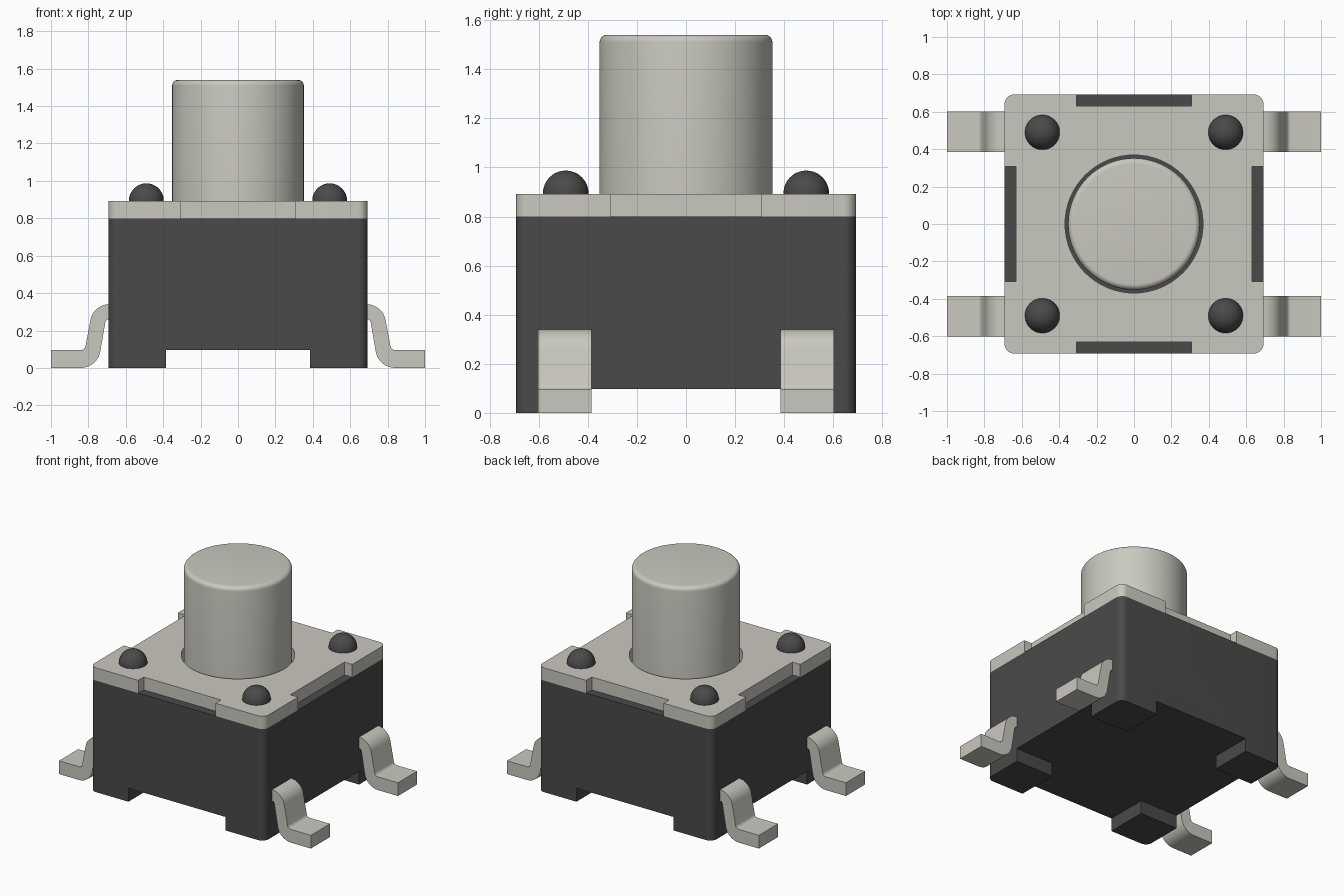
import bpy
import bmesh
from math import sin, cos, radians
from mathutils import Matrix, Vector

if "Cube" in bpy.data.objects:
    bpy.data.objects.remove(bpy.data.objects["Cube"])


def material(name, rgb, metallic=0.0):
    m = bpy.data.materials.new(name)
    m.use_nodes = True
    m.diffuse_color = (*rgb, 1)
    bsdf = m.node_tree.nodes["Principled BSDF"]
    bsdf.inputs["Base Color"].default_value = (*rgb, 1)
    bsdf.inputs["Roughness"].default_value = 0.6
    return m


METAL = material("warm grey metal", (0.59, 0.58, 0.52))
PLASTIC = material("black plastic", (0.068, 0.068, 0.068))


def finish(name, bm, mat):
    bmesh.ops.recalc_face_normals(bm, faces=bm.faces)
    mesh = bpy.data.meshes.new(name)
    bm.to_mesh(mesh)
    bm.free()
    mesh.materials.append(mat)
    ob = bpy.data.objects.new(name, mesh)
    bpy.context.collection.objects.link(ob)
    return ob


def activate(ob):
    bpy.ops.object.select_all(action='DESELECT')
    ob.select_set(True)
    bpy.context.view_layer.objects.active = ob


def smooth(ob):
    activate(ob)
    bpy.ops.object.shade_smooth_by_angle(angle=radians(35))


def prism(name, points, start, depth, mat):
    """Extrude 3D outline points along a depth vector."""
    bm = bmesh.new()
    face = bm.faces.new([bm.verts.new(Vector(p) + Vector(start)) for p in points])
    ext = bmesh.ops.extrude_face_region(bm, geom=[face])["geom"]
    bmesh.ops.translate(bm, vec=depth, verts=[v for v in ext if isinstance(v, bmesh.types.BMVert)])
    return finish(name, bm, mat)


def lathe(name, profile, location, mat, steps=64):
    """Revolve an (r, z) profile around the vertical axis."""
    bm = bmesh.new()
    verts = [bm.verts.new((r, 0, z)) for r, z in profile]
    edges = [bm.edges.new(pair) for pair in zip(verts, verts[1:])]
    bmesh.ops.spin(bm, geom=verts + edges, cent=(0, 0, 0), axis=(0, 0, 1),
                   angle=radians(360), steps=steps)
    bmesh.ops.remove_doubles(bm, verts=bm.verts, dist=0.0002)
    ob = finish(name, bm, mat)
    ob.location = location
    smooth(ob)
    return ob


def arc(cx, cy, r, a0, a1, n=8):
    angles = [radians(a0 + (a1 - a0) * i / n) for i in range(n + 1)]
    return [(cx + r * cos(a), cy + r * sin(a)) for a in angles]


def subtract(ob, cutter):
    mod = ob.modifiers.new("cut", 'BOOLEAN')
    mod.operation = 'DIFFERENCE'
    mod.solver = 'EXACT'
    mod.object = cutter
    activate(ob)
    bpy.ops.object.modifier_apply(modifier=mod.name)
    bpy.data.objects.remove(cutter)


def four_fold(side):
    """Repeat one side of an outline by quarter turns."""
    turns = [Matrix.Rotation(radians(90 * k), 3, 'Z') for k in range(4)]
    return [t @ Vector((x, y, 0)) for t in turns for x, y in side]


HALF, RADIUS = 0.692, 0.05
PLATE_Z, TOP_Z = 0.8, 0.892
corner = arc(HALF - RADIUS, HALF - RADIUS, RADIUS, 0, 90)

# Body with a cross-shaped recess that leaves four corner feet
body = prism("body", four_fold(corner), (0, 0, 0), (0, 0, PLATE_Z), PLASTIC)
FOOT = 0.385
cross = four_fold([(1, -FOOT), (1, FOOT), (FOOT, FOOT)])
subtract(body, prism("recess_cutter", cross, (0, 0, -0.1), (0, 0, 0.197), PLASTIC))
smooth(body)

# Cover plate with four edge notches and a round opening
NOTCH, INNER = 0.307, 0.63
side = [(INNER, -NOTCH), (INNER, NOTCH), (HALF, NOTCH)] + corner + [(NOTCH, HALF)]
plate = prism("cover_plate", four_fold(side), (0, 0, PLATE_Z), (0, 0, TOP_Z - PLATE_Z), METAL)
opening = [(x, y, 0) for x, y in arc(0, 0, 0.369, 0, 360, 64)[:-1]]
subtract(plate, prism("opening_cutter", opening, (0, 0, 0.7), (0, 0, 0.4), METAL))
smooth(plate)

# Push button with a rounded rim
lathe("button", [(0.352, PLATE_Z)] + arc(0.322, 1.51, 0.03, 0, 90, 6) + [(0, 1.54)],
      (0, 0, 0), METAL, 96)

# Domed corner pegs
dome = [(0.093, -0.05)] + arc(0, 0, 0.093, 0, 90, 12)
for sx, xname in ((1, "left"), (-1, "right")):
    for sy, yname in ((1, "back"), (-1, "front")):
        lathe(f"peg_{yname}_{xname}", dome, (0.49 * sx, 0.49 * sy, TOP_Z + 0.002), PLASTIC, 40)

# Bent terminals
leg = ([(0.65, 0.34)] + arc(0.69, 0.24, 0.1, 90, 11)
       + arc(0.84, 0.12, 0.025, 191, 270, 5)
       + [(1, 0.095), (1, 0)] + arc(0.84, 0.105, 0.105, 270, 191)
       + arc(0.69, 0.24, 0.02, 11, 90, 5) + [(0.65, 0.26)])
for sx, xname in ((1, "left"), (-1, "right")):
    for y, yname in ((0.385, "back"), (-0.602, "front")):
        outline = [(sx * x, 0, z) for x, z in leg]
        smooth(prism(f"terminal_{yname}_{xname}", outline, (0, y, 0), (0, 0.217, 0), METAL))
